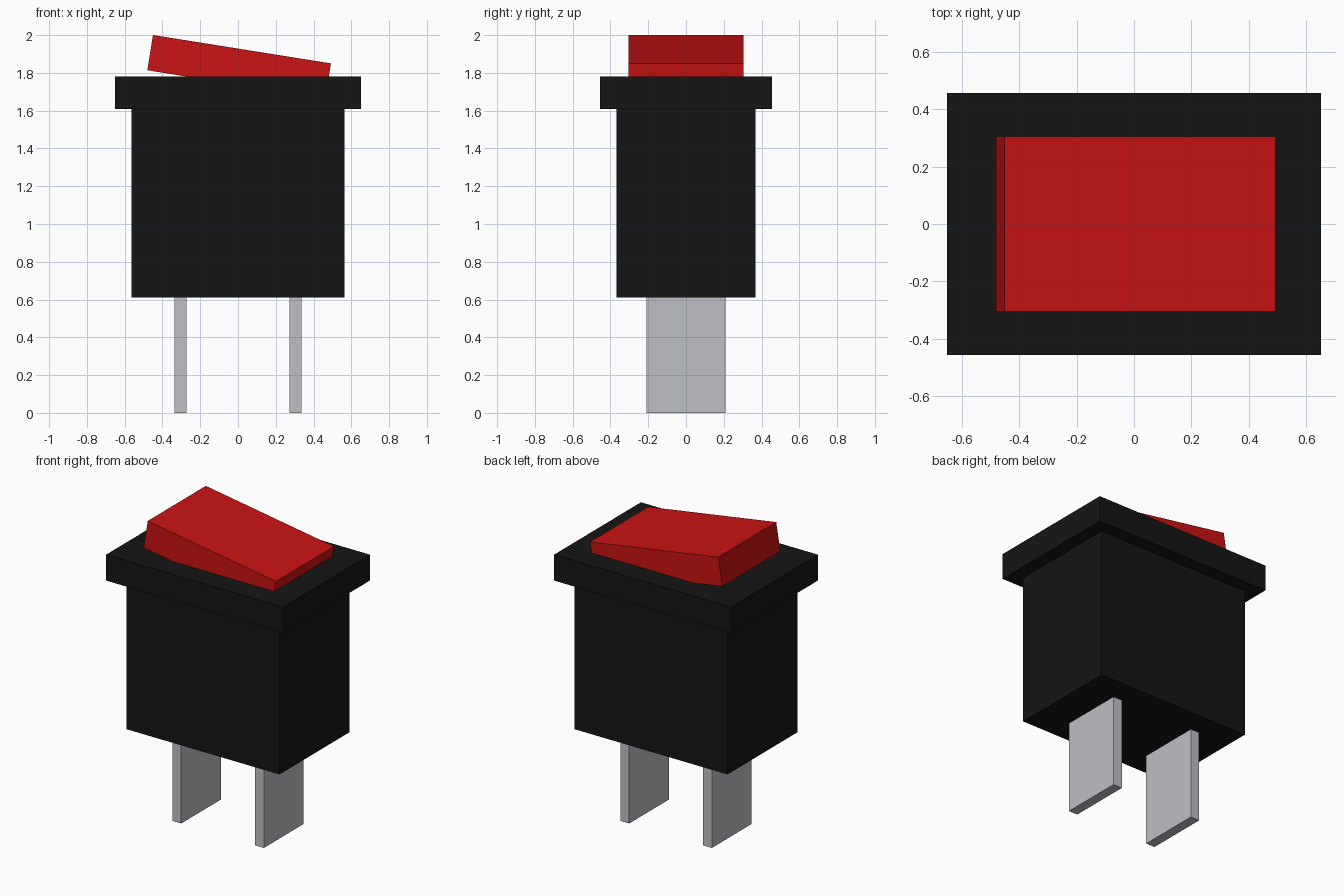
import bpy
import math

if "Cube" in bpy.data.objects:
    bpy.data.objects.remove(bpy.data.objects["Cube"])


def material(name, rgb):
    m = bpy.data.materials.new(name)
    m.diffuse_color = (*rgb, 1)
    m.use_nodes = True
    m.node_tree.nodes["Principled BSDF"].inputs["Base Color"].default_value = m.diffuse_color
    return m


black = material("black plastic", (0.0075, 0.0075, 0.0075))
red = material("red plastic", (0.60, 0.0065, 0.0065))
metal = material("grey metal", (0.51, 0.525, 0.55))


def box(name, center, size, mat, tilt=0):
    bpy.ops.mesh.primitive_cube_add(size=1, location=center)
    ob = bpy.context.object
    ob.name = name
    ob.scale = size
    ob.rotation_euler.y = tilt
    bpy.ops.object.transform_apply(location=False, rotation=False, scale=True)
    ob.data.materials.append(mat)
    return ob


# Housing and the wider rim on top of it
box("housing", (0, 0, 1.11), (1.126, 0.736, 1.0), black)
box("rim", (0, 0, 1.694), (1.302, 0.912, 0.172), black)

# Tilted rocker button, partly sunk into the rim
box("rocker", (0.006, 0, 1.832), (0.954, 0.61, 0.189), red, math.atan2(0.15, 0.94))

# Two flat terminals below
for side, x in (("left", -0.304), ("right", 0.304)):
    box(side + "_terminal", (x, 0, 0.3075), (0.065, 0.418, 0.615), metal)
